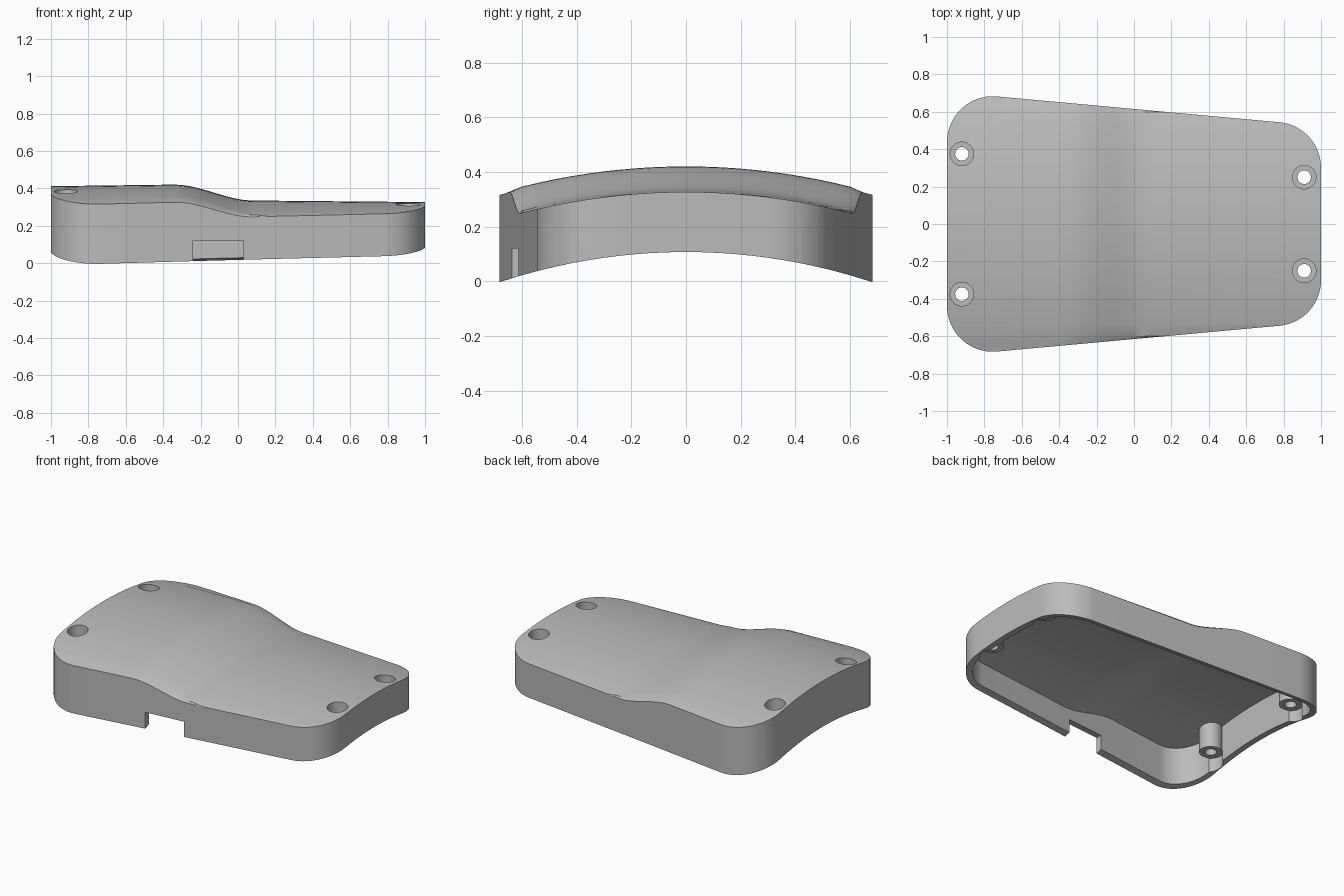
import bpy, bmesh, math

cube = bpy.data.objects.get("Cube")
if cube:
    bpy.data.objects.remove(cube, do_unlink=True)

grey = bpy.data.materials.new("plain_grey")
grey.use_nodes = True
grey.diffuse_color = (0.5, 0.5, 0.5, 1)
grey.node_tree.nodes["Principled BSDF"].inputs["Base Color"].default_value = (0.5, 0.5, 0.5, 1)

WALL, ROOF, RADIUS = 0.04, 0.075, 0.245
ARCH = 2.16                       # radius of the arched underside
BOSS_END = 0.157
SCREWS = [(x, s * y) for x, y in ((-0.92, 0.375), (0.91, 0.25)) for s in (-1, 1)]


def arch(y, height):
    """Height of a concentric arch that peaks at the given height."""
    r = ARCH + height - 0.107
    return height - r + math.sqrt(r * r - y * y)


def top(x, y):
    """Arched lid with a smooth step down towards +x."""
    t = min(max((x + 0.34) / 0.42, 0), 1)
    return arch(y, 0.42 - 0.085 * t * t * (3 - 2 * t))


def outline(inset):
    """Tapered outline with four rounded corners, anticlockwise."""
    tilt = math.degrees(math.atan(0.138 / 1.51))
    corners = ((0.755, 0.30, 0, 90 - tilt), (-0.755, 0.438, 90 - tilt, 180),
               (-0.755, -0.438, 180, 270 + tilt), (0.755, -0.30, 270 + tilt, 360))
    pts, n = [], 14
    for cx, cy, a0, a1 in corners:
        for i in range(n + 1):
            a = math.radians(a0 + (a1 - a0) * i / n)
            pts.append((cx + (RADIUS - inset) * math.cos(a), cy + (RADIUS - inset) * math.sin(a)))
    return pts


def finish(name, bm):
    bmesh.ops.recalc_face_normals(bm, faces=bm.faces)
    me = bpy.data.meshes.new(name)
    bm.to_mesh(me)
    bm.free()
    me.materials.append(grey)
    ob = bpy.data.objects.new(name, me)
    bpy.context.collection.objects.link(ob)
    return ob


def arched_solid(name, inset, drop, floor, soft):
    """Outline prism whose lid follows the arched top, lowered by drop."""
    bm = bmesh.new()
    face = bm.faces.new([bm.verts.new((x, y, 0)) for x, y in outline(inset)])
    if soft:
        bmesh.ops.inset_region(bm, faces=[face], thickness=soft)
    cuts = [((-0.36 + 0.03 * i, 0, 0), (1, 0, 0)) for i in range(16)]
    cuts += [((0, 0.06 * i, 0), (0, 1, 0)) for i in range(-11, 12)]
    for co, no in cuts:
        bmesh.ops.bisect_plane(bm, geom=bm.verts[:] + bm.edges[:] + bm.faces[:],
                               plane_co=co, plane_no=no, dist=1e-5)
    lid = bm.verts[:]
    rim = {v for v in lid if v.is_boundary}
    ext = bmesh.ops.extrude_face_region(bm, geom=bm.faces[:], use_keep_orig=True)
    for v in ext["geom"]:
        if isinstance(v, bmesh.types.BMVert):
            v.co.z = floor(v.co.y)
    for v in lid:
        v.co.z = top(v.co.x, v.co.y) - drop - (soft * 0.7 if v in rim else 0)
    return finish(name, bm)


def cylinder(name, x, y, r, z0, z1):
    bm = bmesh.new()
    bmesh.ops.create_cone(bm, cap_ends=True, segments=40, radius1=r, radius2=r, depth=z1 - z0)
    bmesh.ops.translate(bm, verts=bm.verts, vec=(x, y, (z0 + z1) / 2))
    return finish(name, bm)


def combine(body, tool, operation):
    bpy.context.view_layer.objects.active = body
    mod = body.modifiers.new("combine", 'BOOLEAN')
    mod.operation, mod.solver, mod.object = operation, 'EXACT', tool
    bpy.ops.object.modifier_apply(modifier=mod.name)
    bpy.data.objects.remove(tool, do_unlink=True)


# Hollow shell
shell = arched_solid("enclosure_shell", 0, 0, lambda y: arch(y, 0.107), 0.012)
combine(shell, arched_solid("cavity", WALL, ROOF, lambda y: -0.2, 0), 'DIFFERENCE')

# Screw bosses with counterbores and wall relief beneath
for x, y in SCREWS:
    z = top(x, y)
    combine(shell, cylinder("boss", x, y, 0.07, 0.1, z - 0.04), 'UNION')
    combine(shell, cylinder("relief", x, y, 0.075, -0.2, BOSS_END), 'DIFFERENCE')
    combine(shell, cylinder("counterbore", x, y, 0.063, 0.22, 0.6), 'DIFFERENCE')
    combine(shell, cylinder("screw_hole", x, y, 0.036, 0, 0.6), 'DIFFERENCE')

# Cable notch in the front wall
bm = bmesh.new()
bmesh.ops.create_cube(bm, size=1)
for v in bm.verts:
    v.co = (-0.105 + v.co.x * 0.27, -0.63 + v.co.y * 0.2, 0.02 + v.co.z * 0.2)
combine(shell, finish("notch", bm), 'DIFFERENCE')

bpy.ops.object.select_all(action='DESELECT')
shell.select_set(True)
bpy.context.view_layer.objects.active = shell
bpy.ops.object.shade_smooth_by_angle(angle=math.radians(25))
